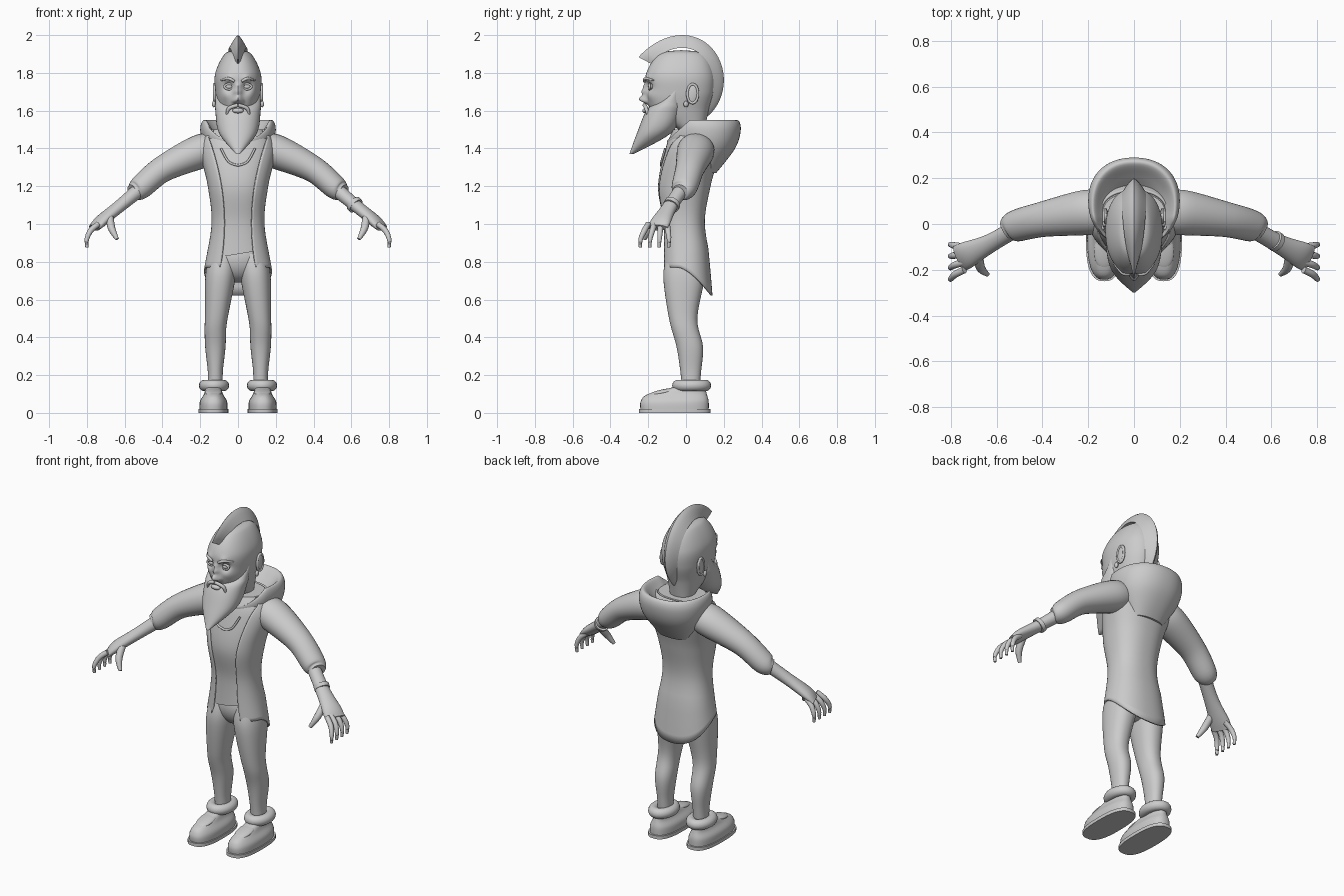
import bpy, bmesh
from math import sin, cos, pi, asin, exp, radians
from mathutils import Vector, Matrix

default_cube = bpy.data.objects.get("Cube")
if default_cube:
    bpy.data.objects.remove(default_cube)

clay = bpy.data.materials.new("plain_grey")
clay.use_nodes = True
grey = (0.6, 0.6, 0.6, 1)
clay.diffuse_color = grey
clay.node_tree.nodes["Principled BSDF"].inputs["Base Color"].default_value = grey


def finish(name, bm, mirror=False, solid=False):
    """Turn a bmesh into a smooth-shaded object with its modifiers."""
    bmesh.ops.remove_doubles(bm, verts=bm.verts, dist=0.0001)
    bmesh.ops.recalc_face_normals(bm, faces=bm.faces)
    mesh = bpy.data.meshes.new(name)
    bm.to_mesh(mesh)
    bm.free()
    mesh.materials.append(clay)
    ob = bpy.data.objects.new(name, mesh)
    bpy.context.collection.objects.link(ob)
    bpy.ops.object.select_all(action='DESELECT')
    ob.select_set(True)
    bpy.context.view_layer.objects.active = ob
    bpy.ops.object.shade_smooth_by_angle(angle=radians(50))
    if solid:
        ob.modifiers.new("thickness", 'SOLIDIFY').thickness = 0.01
    if mirror:
        ob.modifiers.new("mirror", 'MIRROR')


def blend(keys, steps):
    """Smooth interpolation through rows of numbers."""
    out = []
    last = len(keys) - 1
    for i in range(last):
        before, start, end, after = (Vector(keys[max(0, min(last, i + k))]) for k in (-1, 0, 1, 2))
        leave, arrive = (end - before) / 2, (after - start) / 2
        for s in range(steps):
            t = s / steps
            rest = 1 - t
            out.append(start * rest * rest * (1 + t + t) + leave * t * rest * rest
                       + end * t * t * (1 + rest + rest) - arrive * t * t * rest)
    return out + [Vector(keys[last])]


def skin(name, rows, closed=True, warp=None, **options):
    """Join rows of points into a surface, capped when closed."""
    bm = bmesh.new()
    grid = [[bm.verts.new(warp(Vector(p)) if warp else p) for p in row] for row in rows]
    count = len(rows[0])
    for low, high in zip(grid, grid[1:]):
        for j in range(count if closed else count - 1):
            k = (j + 1) % count
            bm.faces.new((low[j], low[k], high[k], high[j]))
    if closed:
        bm.faces.new(grid[0])
        bm.faces.new(grid[-1])
    finish(name, bm, **options)


def signed_power(value, power):
    return abs(value) ** power * (1 if value > 0 else -1)


def ring(height, half_width, front, back, power, sides, gap=0):
    """Rounded horizontal outline that starts at the front, or leaves a gap there."""
    points = []
    for j in range(sides + 1 if gap else sides):
        angle = gap + (pi - gap) * 2 * j / sides
        across = half_width * signed_power(sin(angle), power)
        along = (back - front) / 2 * signed_power(cos(angle), power)
        points.append((across, (front + back) / 2 - along, height))
    return points


def stack(name, keys, steps=6, power=0.9, sides=40, **options):
    """Keys: height, half width, front y, back y."""
    skin(name, [ring(*key, power, sides) for key in blend(keys, steps)], **options)


def tube(name, keys, steps=6, sides=16, flare=0, oval=1, **options):
    """Keys: x, y, z, radius. Flare widens the far end sideways."""
    keys = blend(keys, steps)
    last = len(keys) - 1
    rows = []
    for i, key in enumerate(keys):
        tangent = (keys[min(i + 1, last)] - keys[max(i - 1, 0)]).to_3d().normalized()
        side = tangent.cross(Vector((0, 0, 1))).normalized()
        up = side.cross(tangent) * key.w
        side *= key.w * (oval + flare * (i / last) ** 2)
        turns = [2 * pi * j / sides for j in range(sides)]
        rows.append([key.to_3d() + up * cos(turn) + side * sin(turn) for turn in turns])
    skin(name, rows, **options)


def blob(name, place, size, tilt=0, **options):
    bm = bmesh.new()
    bmesh.ops.create_uvsphere(bm, u_segments=24, v_segments=16, radius=1)
    bm.transform(Matrix.Translation(place) @ Matrix.Rotation(tilt, 4, 'X') @ Matrix.Diagonal((*size, 1)))
    finish(name, bm, **options)


def donut(name, place, wide, deep, thick, axis='X', turn=0, **options):
    spin = Matrix.Rotation(turn, 3, axis)
    circle = [pi * i / 12 for i in range(25)]
    rows = [[Vector(place) + spin @ Vector(((wide + thick * cos(b)) * cos(a),
                                            (deep + thick * cos(b)) * sin(a), thick * sin(b)))
             for b in circle] for a in circle]
    skin(name, rows, closed=False, **options)


# Head, with the face pushed in and out: x, z, spread, depth
features = [(.05, 1.73, .025, .025), (.05, 1.77, .02, -.01), (0, 1.73, .015, -.01), (0, 1.7, .02, -.025),
            (0, 1.66, .02, -.045), (.02, 1.65, .01, -.015), (.07, 1.68, .03, -.01)]


def sculpt_face(v):
    if v.y < -.1:
        v.y += sum(depth * exp(-((abs(v.x) - x) ** 2 + (v.z - z) ** 2) / spread ** 2)
                   for x, z, spread, depth in features)
    return v


stack("head", [(1.5, .07, -.04, .1), (1.6, .1, -.18, .12), (1.7, .12, -.21, .15), (1.8, .12, -.21, .15),
               (1.9, .07, -.14, .1), (1.92, .01, -.03, -.02)], steps=14, sides=110, warp=sculpt_face)
blob("eye", (.047, -.18, 1.727), (.024, .02, .016), mirror=True)
donut("eyelid", (.047, -.192, 1.727), .024, .014, .006, turn=pi / 2, mirror=True)
tube("eyebrow", [(.02, -.22, 1.755, .007), (.05, -.214, 1.77, .008), (.09, -.17, 1.76, .004)], mirror=True)
blob("lips", (0, -.215, 1.6), (.03, .016, .014))

# Beard and moustache
stack("beard", [(1.37, .01, -.3, -.28), (1.48, .1, -.26, -.08), (1.6, .12, -.21, -.01),
                (1.65, .12, -.15, -.01), (1.73, .12, -.06, -.03)])
tube("moustache", [(0, -.22, 1.63, .01), (.05, -.21, 1.61, .01), (.06, -.2, 1.56, .004)], mirror=True)

# Mohawk: a tapering crest swept around the skull
crest = []
for i in range(41):
    u = i / 40
    angle = 3.75 * u - 1.15
    out = Vector((0, (.22 + .05 * u ** 4) * cos(angle), .24 * sin(angle)))
    base = .72 + .25 * (1 - u) ** 6
    width = .003 + .05 * max(0, sin(pi * u)) ** .6
    lens = []
    for j in range(-4, 5):
        spread = j / 4
        lift = 1 - (1 - base) * abs(spread) ** 1.4
        lens.append(Vector((width * spread, -.02, 1.76)) + out * lift)
    crest.append(lens)
skin("mohawk", crest)

# Ears and earrings
blob("ear", (.122, .035, 1.69), (.01, .03, .055), tilt=-.2, mirror=True)
donut("ear_rim", (.125, .035, 1.69), .05, .028, .007, axis='Y', turn=pi / 2, mirror=True)
blob("earring", (.128, 0, 1.635), (.01, .013, .017), mirror=True)

# Torso outline shared by the open jacket and the shirt inside it
torso = blend([(.77, .18, -.13, .14), (1, .14, -.13, .1), (1.2, .16, -.16, .13),
               (1.4, .2, -.12, .18), (1.5, .15, -.08, .15)], 8)


def jacket_tail(v):
    low = max(0, min(1, (.87 - v.z) * 10))
    v.z -= low * .15 * max(0, min(1, (v.y + .04) * 5.5)) ** 1.5
    return v


def shirt_hem(v):
    if v.z < .9:
        v.z += v.x / 6
    return v


def opening(height, half_width):
    """Angle from the front at which the lapel starts."""
    return asin(min(.9, (.075 + .4 * (height - 1) ** 2) / half_width) ** 1.2)


skin("jacket", [ring(*key, .85, 60, opening(*key[:2])) for key in torso],
     closed=False, warp=jacket_tail, solid=True)
inset = Vector((0, -.012, .012, -.014))
skin("shirt", [ring(*(key + inset), .85, 60) for key in torso if key[0] > .82], warp=shirt_hem)
tube("neckline", [(0, -.133, 1.31, .006), (.05, -.13, 1.33, .006), (.09, -.11, 1.4, .006)], mirror=True)


# Hood lying on the shoulders, its rim dropping towards the chest
def droop(v):
    v.z -= .9 * max(0, .02 - v.y)
    return v


stack("hood", [(1.27, .1, .06, .16), (1.4, .18, -.05, .26), (1.5, .2, -.09, .29), (1.55, .18, -.1, .27),
               (1.5, .14, -.08, .21), (1.45, .1, -.05, .16)], sides=60, warp=droop)

# Sleeves, forearms and hands
tube("sleeve", [(.13, .05, 1.4, .08), (.21, .05, 1.38, .09), (.4, .02, 1.29, .07), (.52, -.01, 1.19, .062),
                (.56, -.03, 1.17, .04)], sides=30, oval=1.1, mirror=True)
tube("forearm", [(.5, -.01, 1.2, .04), (.62, -.08, 1.1, .033), (.72, -.13, 1.02, .03), (.76, -.15, .98, .02)],
     sides=24, flare=2, mirror=True)
for i, finger in enumerate(("little", "ring", "middle", "index")):
    knuckle = -.1 - i / 30
    tip = -.09 - i / 20
    tube(finger + "_finger", [(.74, knuckle, 1, .015), (.78, (knuckle + tip) / 2, .965, .015),
                              (.8, tip, .92, .012), (.8, tip - .002, .875, .008)], mirror=True)
tube("thumb", [(.68, -.13, 1.05, .02), (.67, -.19, .98, .02), (.64, -.22, .92, .01)], mirror=True)
tube("wristband", [(.61, -.07, 1.11, .044), (.625, -.08, 1.095, .044)], steps=2, sides=24)


# Trousers
def leg_line(v):
    v.x += .12 - .1 * max(0, v.z - .45)
    return v


blob("trouser_hips", (0, 0, .82), (.16, .11, .13))
stack("trouser_leg", [(.84, .07, -.1, .1), (.72, .08, -.12, .1), (.5, .06, -.09, .06), (.35, .054, -.05, .09),
                      (.22, .04, -.03, .08), (.12, .04, -.02, .07)], warp=leg_line, mirror=True)


# Shoes with ankle cuffs
def foot_line(v):
    v.x += .13
    return v


stack("sole", [(0, .08, -.25, .13), (.02, .08, -.25, .13)], steps=1, power=.75, warp=foot_line, mirror=True)
stack("shoe", [(.01, .074, -.24, .12), (.06, .072, -.24, .12), (.1, .05, -.2, .11), (.14, .04, -.05, .1)],
      power=.8, warp=foot_line, mirror=True)
blob("shoe_tongue", (.13, -.12, .11), (.045, .08, .015), tilt=.2, mirror=True)
donut("ankle_cuff", (.127, .03, .145), .05, .073, .03, mirror=True)
